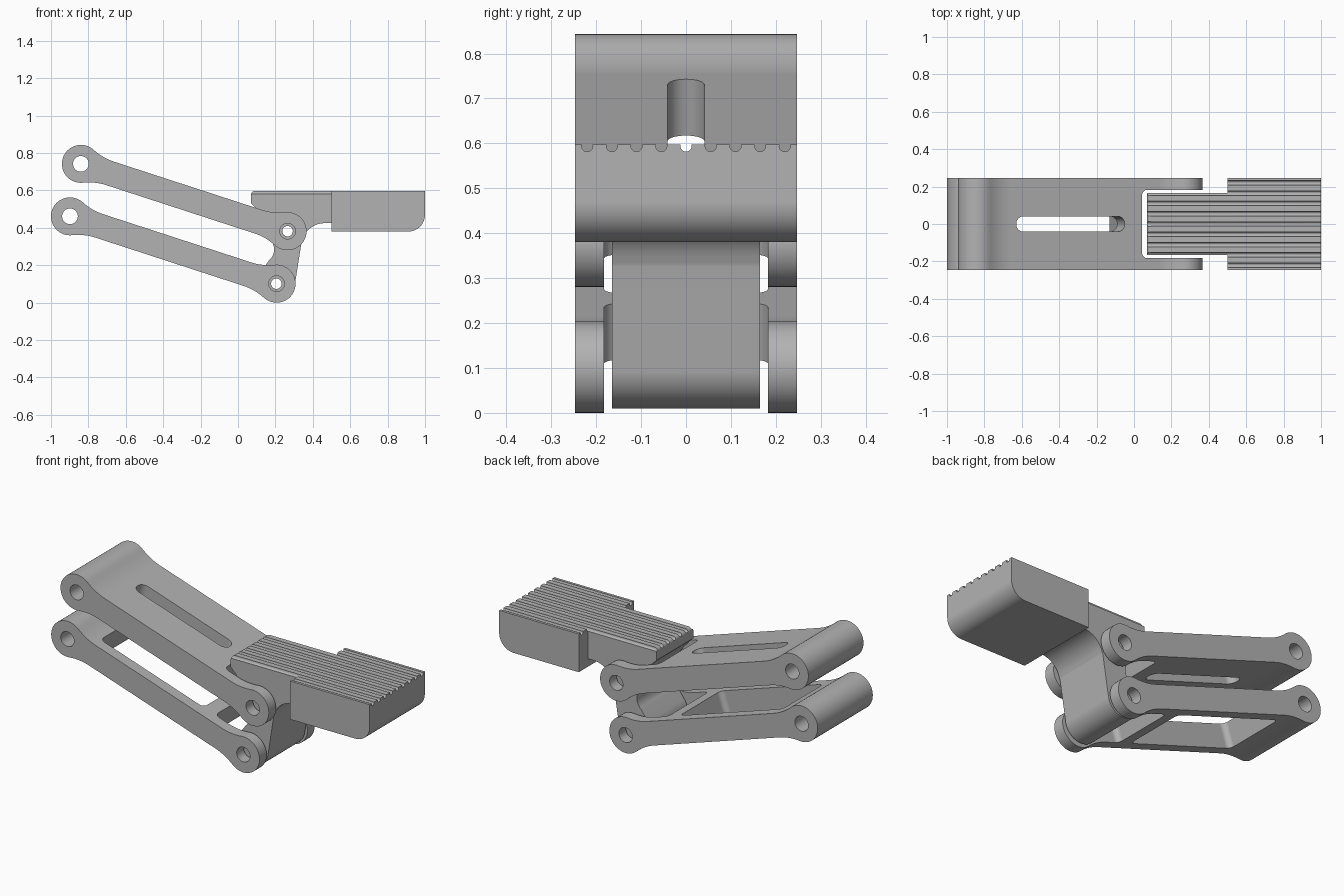
import bpy, bmesh, math
from mathutils import Vector

if "Cube" in bpy.data.objects:
    bpy.data.objects.remove(bpy.data.objects["Cube"], do_unlink=True)

grey = bpy.data.materials.new("satin_grey")
grey.use_nodes = True
grey.diffuse_color = (0.45, 0.45, 0.45, 1)
grey.node_tree.nodes["Principled BSDF"].inputs["Base Color"].default_value = (0.45, 0.45, 0.45, 1)


def arc(cx, cz, r, start, end, n=10):
    """Points along an arc, angles in degrees."""
    angles = [math.radians(start + (end - start) * i / n) for i in range(n + 1)]
    return [(cx + r * math.cos(a), cz + r * math.sin(a)) for a in angles]


def circle(cx, cz, r, n=32):
    return arc(cx, cz, r, 0, 360, n)[:-1]


def rounded_rect(x0, x1, half, r):
    return (arc(x1 - r, half - r, r, 0, 90, 8) + arc(x0 + r, half - r, r, 90, 180, 8)
            + arc(x0 + r, r - half, r, 180, 270, 8) + arc(x1 - r, r - half, r, 270, 360, 8))


def prism(name, outlines, low, high, axis="Y"):
    """Extrude closed outlines along an axis into one mesh object."""
    place = {"X": lambda a, b, d: (d, a, b),
             "Y": lambda a, b, d: (a, d, b),
             "Z": lambda a, b, d: (a, b, d)}[axis]
    bm = bmesh.new()
    for outline in outlines:
        face = bm.faces.new([bm.verts.new(place(a, b, low)) for a, b in outline])
        out = bmesh.ops.extrude_face_region(bm, geom=[face])
        moved = [v for v in out["geom"] if isinstance(v, bmesh.types.BMVert)]
        bmesh.ops.translate(bm, verts=moved, vec=Vector(place(0, 0, high - low)))
    bmesh.ops.remove_doubles(bm, verts=bm.verts, dist=0.0001)
    bmesh.ops.recalc_face_normals(bm, faces=bm.faces)
    mesh = bpy.data.meshes.new(name)
    bm.to_mesh(mesh)
    bm.free()
    mesh.materials.append(grey)
    obj = bpy.data.objects.new(name, mesh)
    bpy.context.collection.objects.link(obj)
    return obj


def select(obj):
    bpy.ops.object.select_all(action="DESELECT")
    obj.select_set(True)
    bpy.context.view_layer.objects.active = obj


def combine(obj, tool, operation="DIFFERENCE"):
    """Apply a boolean and discard the tool object."""
    mod = obj.modifiers.new("combine", "BOOLEAN")
    mod.operation, mod.solver, mod.object = operation, "EXACT", tool
    select(obj)
    bpy.ops.object.modifier_apply(modifier=mod.name)
    bpy.data.objects.remove(tool, do_unlink=True)


def finish(obj):
    select(obj)
    bpy.ops.object.shade_smooth_by_angle(angle=math.radians(30))
    obj.modifiers.new("even_shading", "WEIGHTED_NORMAL").keep_sharp = True


# Shared sizes of the two parallel links
HALF_WIDTH, BOSS, BAR, FILLET = 0.247, 0.1015, 0.066, 0.3
DROP, RUN = 0.36, 1.105
LENGTH, TILT = math.hypot(DROP, RUN), math.atan2(DROP, RUN)


def dogbone():
    """Bar with a round boss at each end and concave fillets between."""
    reach = math.sqrt((BOSS + FILLET) ** 2 - (BAR + FILLET) ** 2)
    a = math.degrees(math.atan2(BAR + FILLET, reach))
    h = BAR + FILLET
    return (arc(0, 0, BOSS, a, 360 - a, 28)
            + arc(reach, -h, FILLET, 180 - a, 90, 8)
            + arc(LENGTH - reach, -h, FILLET, 90, a, 8)
            + arc(LENGTH, 0, BOSS, a - 180, 180 - a, 28)
            + arc(LENGTH - reach, h, FILLET, -a, -90, 8)
            + arc(reach, h, FILLET, 270, 180 + a, 8))


def link(name, x, z, opening):
    obj = prism(name, [dogbone()], -HALF_WIDTH, HALF_WIDTH)
    # pivot bores, fork mouth and the opening through the bar
    combine(obj, prism("bores", [circle(0, 0, 0.042), circle(LENGTH, 0, 0.042)], -0.4, 0.4))
    fork = rounded_rect(LENGTH - 0.255, LENGTH + 0.3, 0.183, 0.03)
    combine(obj, prism("openings", [fork, opening], -0.3, 0.3, "Z"))
    obj.location = (x, 0, z)
    obj.rotation_euler = (0, TILT, 0)
    finish(obj)


link("upper_link", -0.84, 0.742, rounded_rect(0.20, 0.81, 0.041, 0.04))
link("lower_link", -0.8985, 0.4615, rounded_rect(0.15, 0.83, 0.183, 0.03))

# Pedal stem: neck rising from the lower pivot into the narrow tread
TOP = 0.597
stem_outline = (
    arc(0.205, 0.11, 0.1, 140, 350, 24)
    + [(0.34, 0.325)]
    + arc(0.463, 0.302, 0.123, 165, 90, 10)
    + [(0.6, 0.425), (0.6, TOP)]
    + arc(0.09, TOP - 0.02, 0.02, 90, 180, 6)
    + [(0.07, 0.53), (0.10, 0.50), (0.165, 0.42), (0.19, 0.36)]
    + arc(0.115, 0.285, 0.078, 20, -50, 8))
pedal = prism("pedal", [stem_outline], -0.165, 0.165)

# Wide foot block with a rounded lower front corner
block_outline = [(0.5, TOP), (0.5, 0.38)] + arc(0.91, 0.47, 0.09, 270, 360, 12) + [(1.0, TOP)]
combine(pedal, prism("block", [block_outline], -HALF_WIDTH, HALF_WIDTH), "UNION")

# Pivot bores and the grip grooves along the tread
combine(pedal, prism("bores", [circle(0.205, 0.1015, 0.028), circle(0.265, 0.382, 0.028)], -0.4, 0.4))
grooves = [circle(0.055 * i, TOP - 0.003, 0.0125, 20) for i in range(-4, 5)]
combine(pedal, prism("grooves", grooves, 0.0, 1.1, "X"))
finish(pedal)
